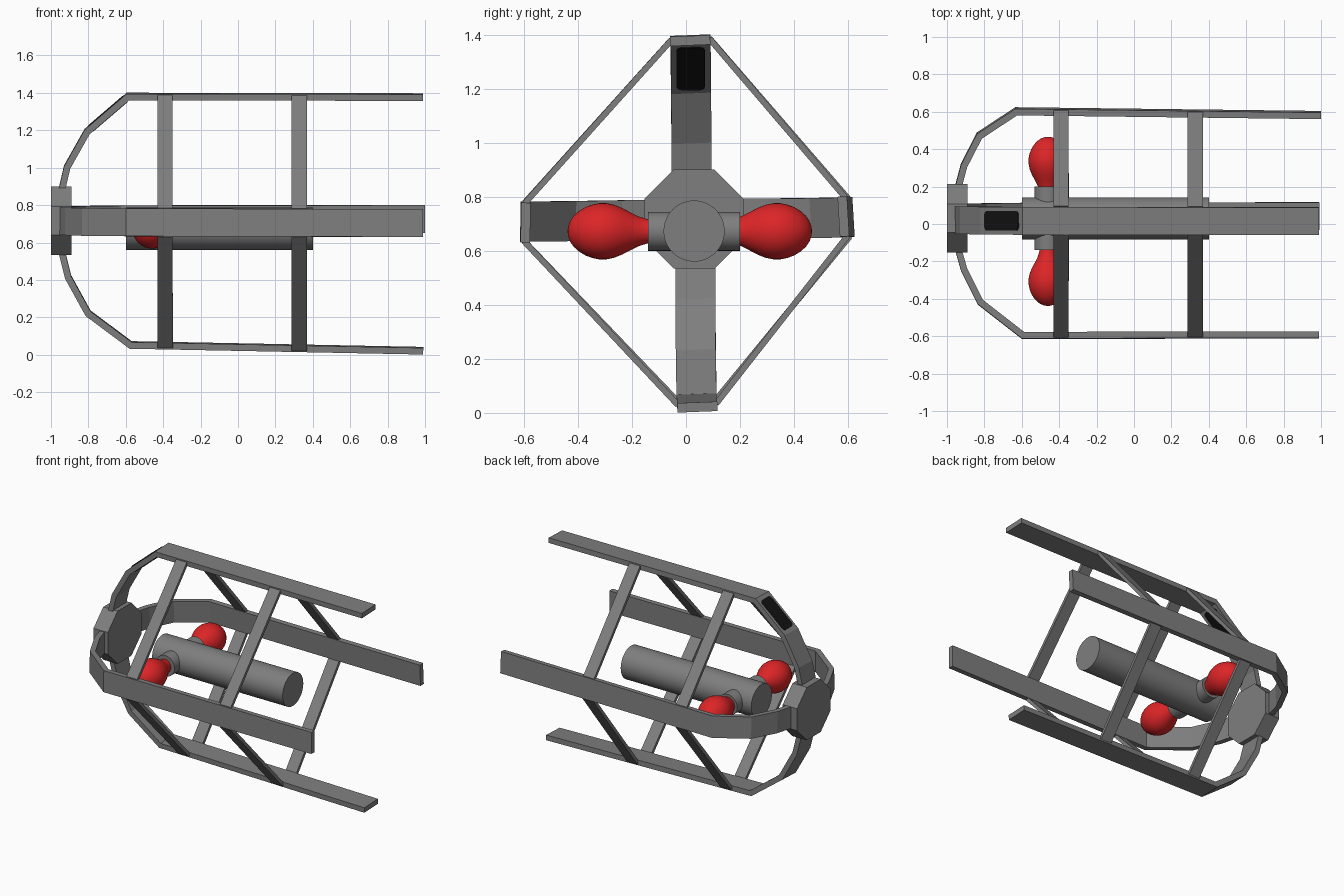
import bpy, bmesh, math
from mathutils import Vector, Matrix

if "Cube" in bpy.data.objects:
    bpy.data.objects.remove(bpy.data.objects["Cube"])


def material(name, rgb):
    m = bpy.data.materials.new(name)
    m.diffuse_color = (*rgb, 1)
    m.use_nodes = True
    m.node_tree.nodes["Principled BSDF"].inputs["Base Color"].default_value = m.diffuse_color
    return m


GREY = material("grey metal", (0.21, 0.21, 0.21))
RED = material("red", (0.72, 0.018, 0.02))
BLACK = material("black", (0.006, 0.006, 0.006))
CENTRE = Vector((0, 0.03, 0.7))
THICK, HALF = 0.035, 0.074          # rail thickness and half width


def finish(bm, name, mat, smooth=False):
    bmesh.ops.recalc_face_normals(bm, faces=bm.faces)
    me = bpy.data.meshes.new(name)
    bm.to_mesh(me)
    bm.free()
    me.materials.append(mat)
    ob = bpy.data.objects.new(name, me)
    bpy.context.collection.objects.link(ob)
    if smooth:
        bpy.ops.object.select_all(action='DESELECT')
        ob.select_set(True)
        bpy.context.view_layer.objects.active = ob
        bpy.ops.object.shade_smooth_by_angle(angle=math.radians(40))
    return ob


def loft(name, rings, mat, smooth=False):
    """Skin a list of closed rings and cap both ends."""
    bm = bmesh.new()
    vs = [[bm.verts.new(p) for p in r] for r in rings]
    n = len(vs[0])
    for a, b in zip(vs, vs[1:]):
        for i in range(n):
            bm.faces.new((a[i], a[(i + 1) % n], b[(i + 1) % n], b[i]))
    bm.faces.new(vs[0])
    bm.faces.new(vs[-1])
    return finish(bm, name, mat, smooth)


def lathe(name, axis, centre, profile, mat, sides, smooth=True, turn=0.0):
    """Revolve (distance, radius) pairs about the x or y axis."""
    rings = []
    for d, r in profile:
        ring = []
        for i in range(sides):
            a = 2 * math.pi * i / sides + turn
            u, v = r * math.cos(a), r * math.sin(a)
            ring.append(Vector(centre) + Vector((d, u, v) if axis == 'x' else (u, d, v)))
        rings.append(ring)
    return loft(name, rings, mat, smooth)


def rail(name, pts, w):
    """Bent flat band; pts run along its outer surface, w is its width direction."""
    pts = [Vector(p) for p in pts]
    w = Vector(w).normalized()

    def inward(a, b):
        n = (b - a).normalized().cross(w).normalized()
        return n if n.dot(CENTRE - (a + b) / 2) > 0 else -n
    ns = [inward(a, b) for a, b in zip(pts, pts[1:])]
    rings = []
    for i, p in enumerate(pts):
        n0, n1 = ns[max(i - 1, 0)], ns[min(i, len(ns) - 1)]
        m = (n0 + n1).normalized()
        m *= THICK / m.dot(n0)
        rings.append([p - w * HALF, p + w * HALF, p + w * HALF + m, p - w * HALF + m])
    loft(name, rings, GREY)

    def edge(x, side):
        """Point on the rail edge of the long straight part."""
        a, b = pts[-2], pts[-1]
        return a.lerp(b, (x - a.x) / (b.x - a.x)) + ns[-1] * THICK * 0.4 + w * side * HALF * 0.95
    return edge


# four cage rails, curving in to the hub
top = rail("top_rail", [(-0.965, 0.02, 0.86), (-0.93, 0.02, 1.01), (-0.82, 0.018, 1.205),
                        (-0.595, 0.016, 1.398), (0.99, 0.015, 1.395)], (0, 1, 0.04))
bottom = rail("bottom_rail", [(-0.965, 0.035, 0.57), (-0.925, 0.035, 0.41), (-0.815, 0.037, 0.21),
                              (-0.58, 0.04, 0.035), (0.99, 0.043, 0.004)], (0, 1, 0.04))
front = rail("front_rail", [(-0.965, -0.11, 0.715), (-0.925, -0.25, 0.713), (-0.835, -0.43, 0.71),
                            (-0.6, -0.613, 0.708), (0.99, -0.611, 0.704)], (0, 0.02, 1))
back = rail("back_rail", [(-0.965, 0.17, 0.72), (-0.925, 0.32, 0.72), (-0.84, 0.485, 0.722),
                          (-0.635, 0.62, 0.725), (1.0, 0.6, 0.728)], (0, -0.06, 1))

# cross bars joining neighbouring rails at two stations
for i, x in enumerate((-0.39, 0.327)):
    for label, p, q in (("top_front", top(x, -1), front(x, 1)), ("top_back", top(x, 1), back(x, 1)),
                        ("bottom_front", bottom(x, -1), front(x, -1)),
                        ("bottom_back", bottom(x, 1), back(x, -1))):
        n = (q - p).cross(Vector((1, 0, 0))).normalized() * 0.011
        h = Vector((0.041, 0, 0))
        loft(f"{label}_bar_{i + 1}", [[e - h - n, e + h - n, e + h + n, e - h + n] for e in (p, q)], GREY)

# octagonal hub
lathe("hub", 'x', (0, 0.03, 0.717), [(-1, 0.198), (-0.89, 0.198)], GREY, 8, False, math.pi / 8)

# central cylinder and its cross stub
lathe("core_cylinder", 'x', (0, 0.03, 0.673), [(-0.6, 0.113), (0.4, 0.113)], GREY, 48)
lathe("cross_stub", 'y', (-0.46, 0.03, 0.672), [(-0.17, 0.072), (0.17, 0.072)], GREY, 32)

# red bulbs on both sides
bulb = [(0.13, 0.044), (0.16, 0.046), (0.19, 0.055), (0.22, 0.070), (0.25, 0.086), (0.28, 0.098),
        (0.31, 0.104), (0.335, 0.104), (0.36, 0.099), (0.385, 0.090), (0.41, 0.075),
        (0.43, 0.057), (0.443, 0.038), (0.45, 0.018), (0.452, 0.004)]
for label, s in (("front", -1), ("back", 1)):
    lathe(f"{label}_bulb", 'y', (-0.46, 0.014, 0.672), [(s * d, r) for d, r in bulb], RED, 40)

# black rounded panel on both faces of the sloping part of the top rail
t = Vector((0.225, 0, 0.193)).normalized()
n = Vector((t.z, 0, -t.x))
mid = Vector((-0.7075, 0.017, 1.3015))
for label, depth in (("outer", -0.001), ("inner", THICK + 0.001)):
    rings = []
    for off in (-0.003, 0.003):
        ring = []
        for cx, cy, a0 in ((1, 1, 0), (-1, 1, 90), (-1, -1, 180), (1, -1, 270)):
            for k in range(4):
                a = math.radians(a0 + 30 * k)
                ring.append(mid + t * (cx * 0.10 + 0.02 * math.cos(a)) + n * (depth + off)
                            + Vector((0, cy * 0.033 + 0.02 * math.sin(a), 0)))
        rings.append(ring)
    loft(f"{label}_panel", rings, BLACK)
